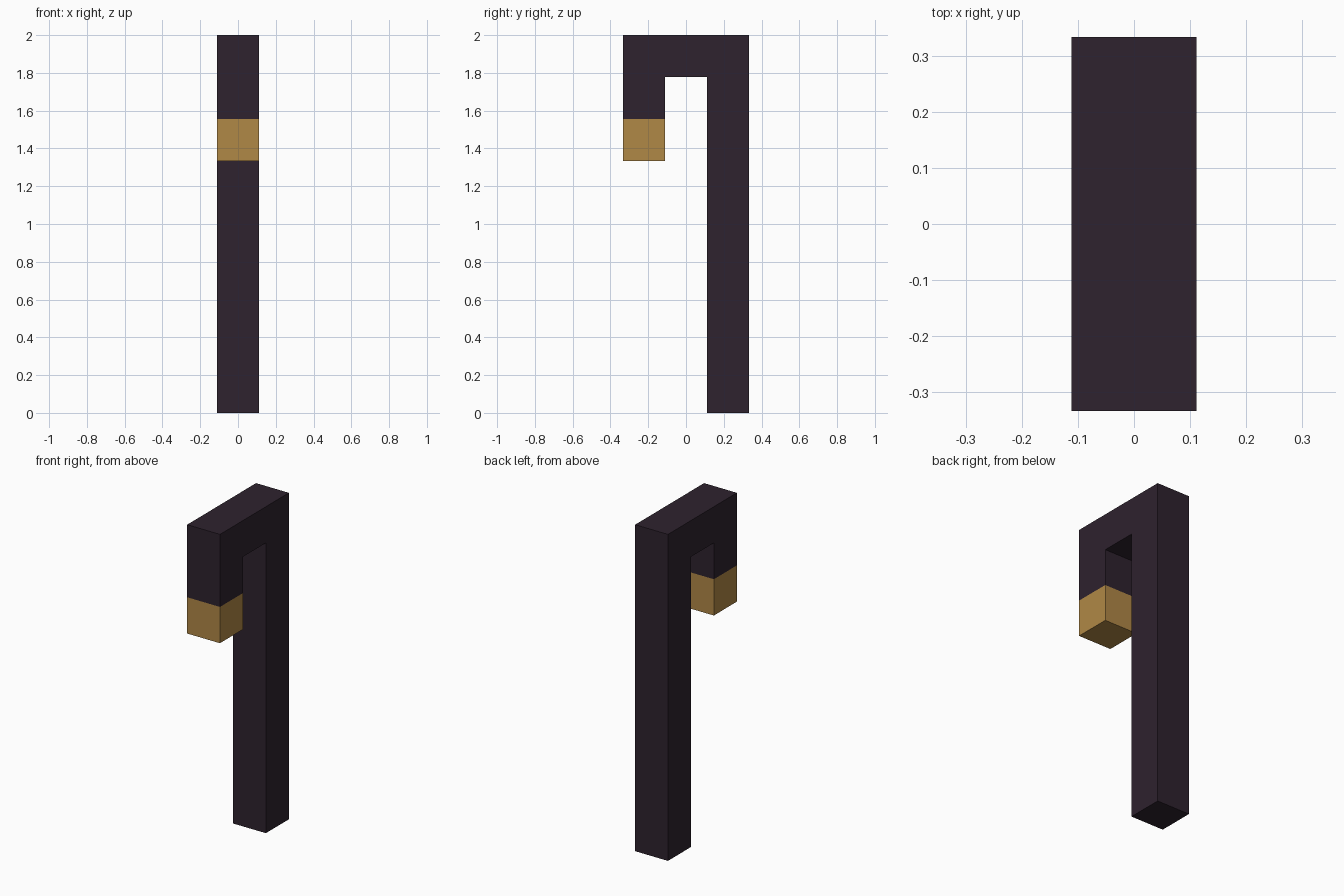
import bpy
import bmesh

if "Cube" in bpy.data.objects:
    bpy.data.objects.remove(bpy.data.objects["Cube"], do_unlink=True)

U = 2 / 9  # square bar thickness; the model is 9 bars tall and 3 deep


def linear(v):
    v /= 255
    return v / 12.92 if v <= 0.04045 else ((v + 0.055) / 1.055) ** 2.4


def material(name, rgb):
    colour = [linear(c) for c in rgb] + [1.0]
    mat = bpy.data.materials.new(name)
    mat.use_nodes = True
    mat.diffuse_color = colour
    mat.node_tree.nodes["Principled BSDF"].inputs["Base Color"].default_value = colour
    return mat


def extrude_profile(name, profile, mat):
    """Extrude a (y, z) outline, given in bar units, one bar wide along x."""
    bm = bmesh.new()
    face = bm.faces.new([bm.verts.new((-U / 2, y * U, z * U)) for y, z in profile])
    side = bmesh.ops.extrude_face_region(bm, geom=[face])["geom"]
    moved = [v for v in side if isinstance(v, bmesh.types.BMVert)]
    bmesh.ops.translate(bm, verts=moved, vec=(U, 0, 0))
    bmesh.ops.recalc_face_normals(bm, faces=bm.faces)
    mesh = bpy.data.meshes.new(name)
    bm.to_mesh(mesh)
    bm.free()
    mesh.materials.append(mat)
    obj = bpy.data.objects.new(name, mesh)
    bpy.context.collection.objects.link(obj)
    return obj


dark = material("dark plum", (46, 34, 46))
gold = material("lamp gold", (176, 136, 70))

# Post, top arm and short hanger as one hooked bar
extrude_profile("hooked_post", [(0.5, 0), (1.5, 0), (1.5, 9), (-1.5, 9),
                                (-1.5, 7), (-0.5, 7), (-0.5, 8), (0.5, 8)], dark)

# Lamp block at the end of the hanger
extrude_profile("lamp", [(-1.5, 6), (-0.5, 6), (-0.5, 7), (-1.5, 7)], gold)
